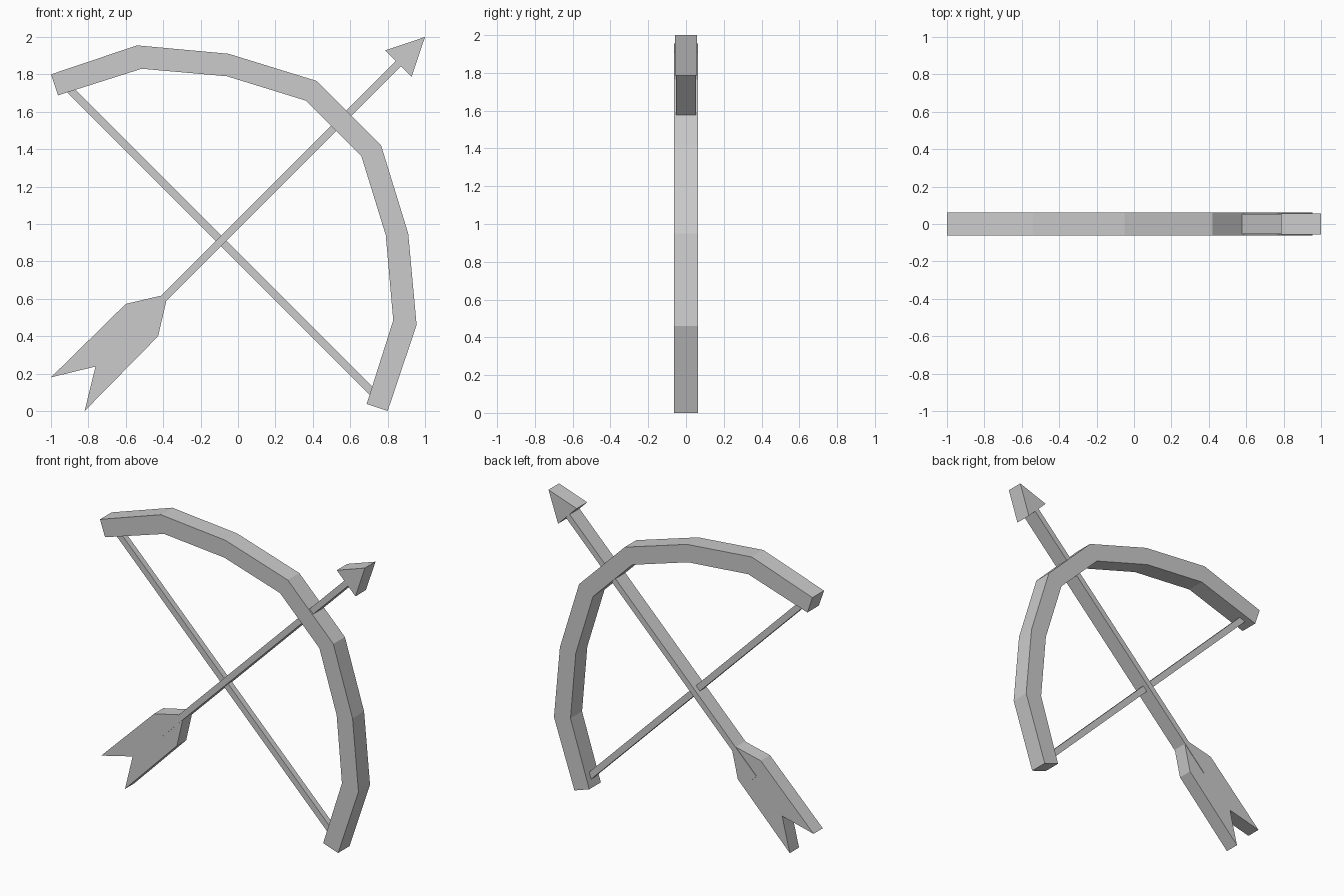
import bpy, bmesh

if "Cube" in bpy.data.objects:
    bpy.data.objects.remove(bpy.data.objects["Cube"])


def mirror(points):
    """Reflect x,z points across the arrow's axis (z = x + 1), in reverse order."""
    return [(z - 1, x + 1) for x, z in reversed(points)]


def slab(name, profile, half_depth):
    """Extrude a flat x,z outline along y, centred on y = 0."""
    bm = bmesh.new()
    face = bm.faces.new([bm.verts.new((x, -half_depth, z)) for x, z in profile])
    ext = bmesh.ops.extrude_face_region(bm, geom=[face], use_keep_orig=True)
    new = [g for g in ext["geom"] if isinstance(g, bmesh.types.BMVert)]
    bmesh.ops.translate(bm, verts=new, vec=(0, 2 * half_depth, 0))
    bmesh.ops.recalc_face_normals(bm, faces=bm.faces)
    mesh = bpy.data.meshes.new(name)
    bm.to_mesh(mesh)
    bm.free()
    obj = bpy.data.objects.new(name, mesh)
    bpy.context.collection.objects.link(obj)
    return obj


def bar(name, start, end, width, half_depth):
    """Straight rectangular bar between two x,z points."""
    dx, dz = end[0] - start[0], end[1] - start[1]
    k = width / 2 / (dx * dx + dz * dz) ** 0.5
    nx, nz = -dz * k, dx * k
    return slab(name, [(start[0] + nx, start[1] + nz), (start[0] - nx, start[1] - nz),
                       (end[0] - nx, end[1] - nz), (end[0] + nx, end[1] + nz)], half_depth)


# Bow limb: one half of the outer and inner edges, mirrored across the arrow
outer = [(-1, 1.8), (-0.54, 1.955), (-0.05, 1.91), (0.42, 1.765)]
inner = [(-0.962, 1.688), (-0.515, 1.83), (-0.06, 1.79), (0.362, 1.66)]
outer += mirror(outer)
inner += mirror(inner)
slab("bow_limb", outer + inner[::-1], 0.0625)

# Bow string
bar("bow_string", (-0.92, 1.74), (0.74, 0.08), 0.042, 0.02)

# Arrow shaft
bar("arrow_shaft", (-0.555, 0.445), (0.88, 1.88), 0.04, 0.053)

# Arrow head
slab("arrow_head", [(1, 2), (0.787, 1.928)] + mirror([(0.787, 1.928)]), 0.057)

# Arrow fletching with a notched tail
side = [(-0.6, 0.573), (-1, 0.18)]
slab("arrow_fletching", [(-0.375, 0.625)] + side + [(-0.762, 0.238)] + mirror(side), 0.05)
